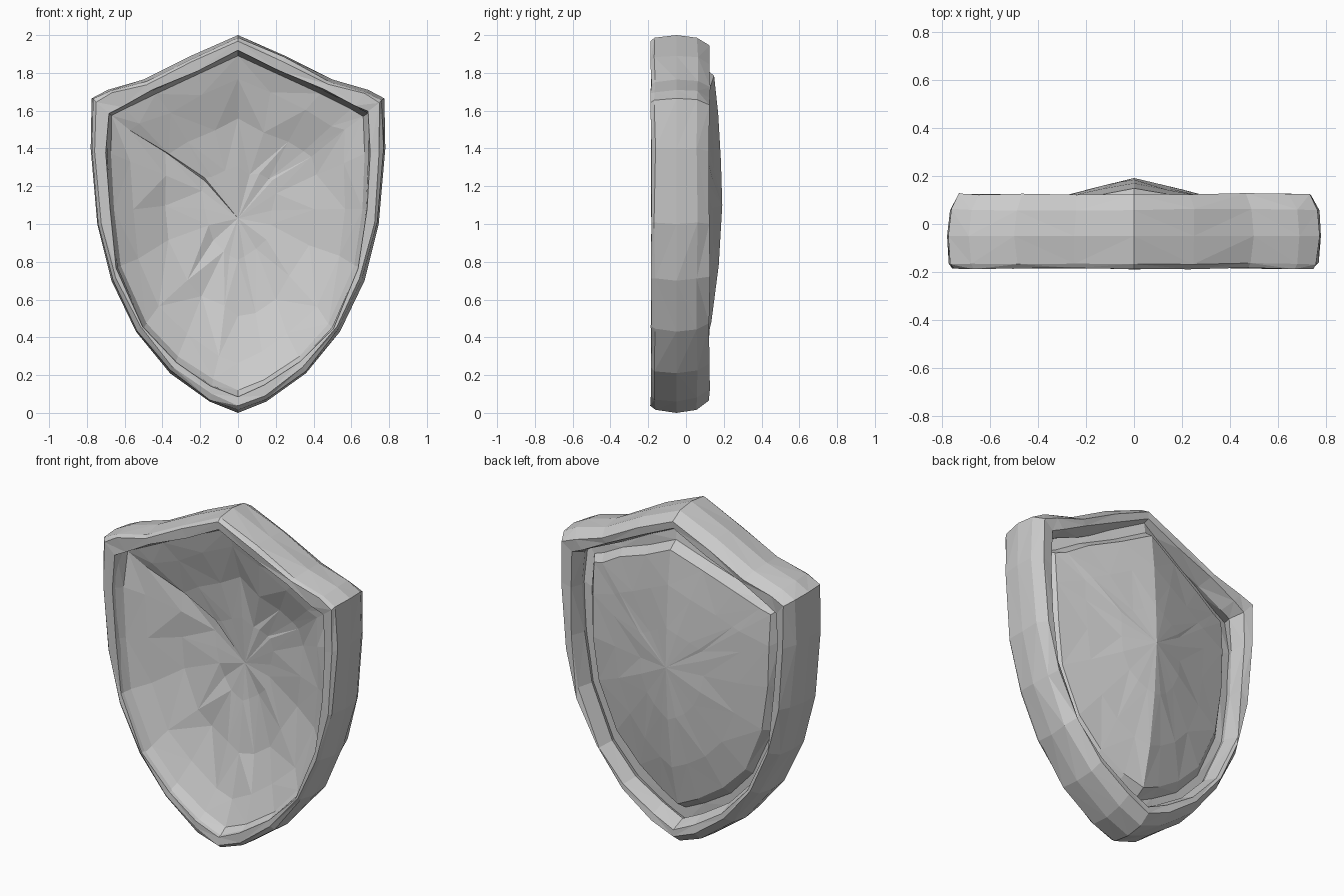
import bpy, bmesh, random
from mathutils import Vector

if "Cube" in bpy.data.objects:
    bpy.data.objects.remove(bpy.data.objects["Cube"])

random.seed(4)
CZ = 1.08  # height the outlines shrink towards

# Half outlines (x, z), from top peak to bottom tip
OUTER = [(0, 2.0), (.25, 1.89), (.5, 1.765), (.69, 1.71), (.775, 1.665), (.78, 1.4),
         (.745, 1.0), (.67, .7), (.54, .43), (.36, .21), (.15, .06), (0, .0)]
INNER = [(0, 1.92), (.22, 1.815), (.45, 1.71), (.62, 1.625), (.69, 1.59), (.695, 1.38),
         (.68, 1.08), (.64, .77), (.50, .45), (.33, .27), (.14, .145), (0, .085)]


def loop(half):
    return half + [(-x, z) for x, z in reversed(half[1:-1])]


def add_ring(bm, half, s, depth, jitter=0.0):
    """One scaled outline ring; depth is a number or a function of (x, z)."""
    ring = []
    for x, z in loop(half):
        px, pz = x * s, CZ + (z - CZ) * s
        if jitter and abs(px) > .01:
            px += random.uniform(-jitter, jitter)
            pz += random.uniform(-jitter, jitter)
        y = depth(px, pz) if callable(depth) else depth
        y += random.uniform(-jitter, jitter) * .6
        ring.append(bm.verts.new((px, y, pz)))
    return ring


def bridge(bm, a, b):
    n = len(a)
    for i in range(n):
        j = (i + 1) % n
        if i % 2:
            bm.faces.new((a[i], a[j], b[j]))
            bm.faces.new((a[i], b[j], b[i]))
        else:
            bm.faces.new((a[i], a[j], b[i]))
            bm.faces.new((a[j], b[j], b[i]))


def fan(bm, ring, co):
    c = bm.verts.new(co)
    for i in range(len(ring)):
        bm.faces.new((ring[i], ring[(i + 1) % len(ring)], c))


def finish(bm, name):
    bmesh.ops.recalc_face_normals(bm, faces=bm.faces)
    me = bpy.data.meshes.new(name)
    bm.to_mesh(me)
    bm.free()
    ob = bpy.data.objects.new(name, me)
    bpy.context.collection.objects.link(ob)
    return ob


# Thick faceted rim: a closed loop of cross-section rings
bm = bmesh.new()
section = [(OUTER, .965, -.186), (OUTER, .985, -.165), (OUTER, 1.0, -.05), (OUTER, .985, .06),
           (OUTER, .94, .125), (INNER, .98, .118), (INNER, .945, .03), (INNER, .975, -.04),
           (INNER, 1.0, -.184)]
rings = [add_ring(bm, o, s, y, 0 if o is OUTER and s == 1 else .007) for o, s, y in section]
for i, r in enumerate(rings):
    bridge(bm, r, rings[(i + 1) % len(rings)])
finish(bm, "shield_rim")


# Panel: ridged dome with a sunken border at the back, shallow dish at the front
def dome(x, z):
    k = .03 if z > 1.1 else .055
    return .19 - .24 * abs(x) - k * ((z - 1.1) / .6) ** 2


def border(x, z):
    return dome(x, z) - .05 if z > 1.5 else .0


def lip(x, z):
    return -.085 if z > 1.5 else -.12


bm = bmesh.new()
back = [add_ring(bm, INNER, s, d, .006) for s, d in
        [(.975, border), (.89, border), (.84, dome), (.6, dome), (.3, dome)]]
front = [add_ring(bm, INNER, s, d, j) for s, d, j in
         [(.998, -.165, .002), (.965, lip, .004), (.82, -.055, .015), (.57, .015, .02), (.27, .05, .02)]]
chain = list(reversed(front)) + back
for a, b in zip(chain, chain[1:]):
    bridge(bm, a, b)
fan(bm, back[-1], Vector((0, .192, 1.1)))
fan(bm, front[-1], Vector((0, .065, 1.03)))
finish(bm, "shield_panel")
